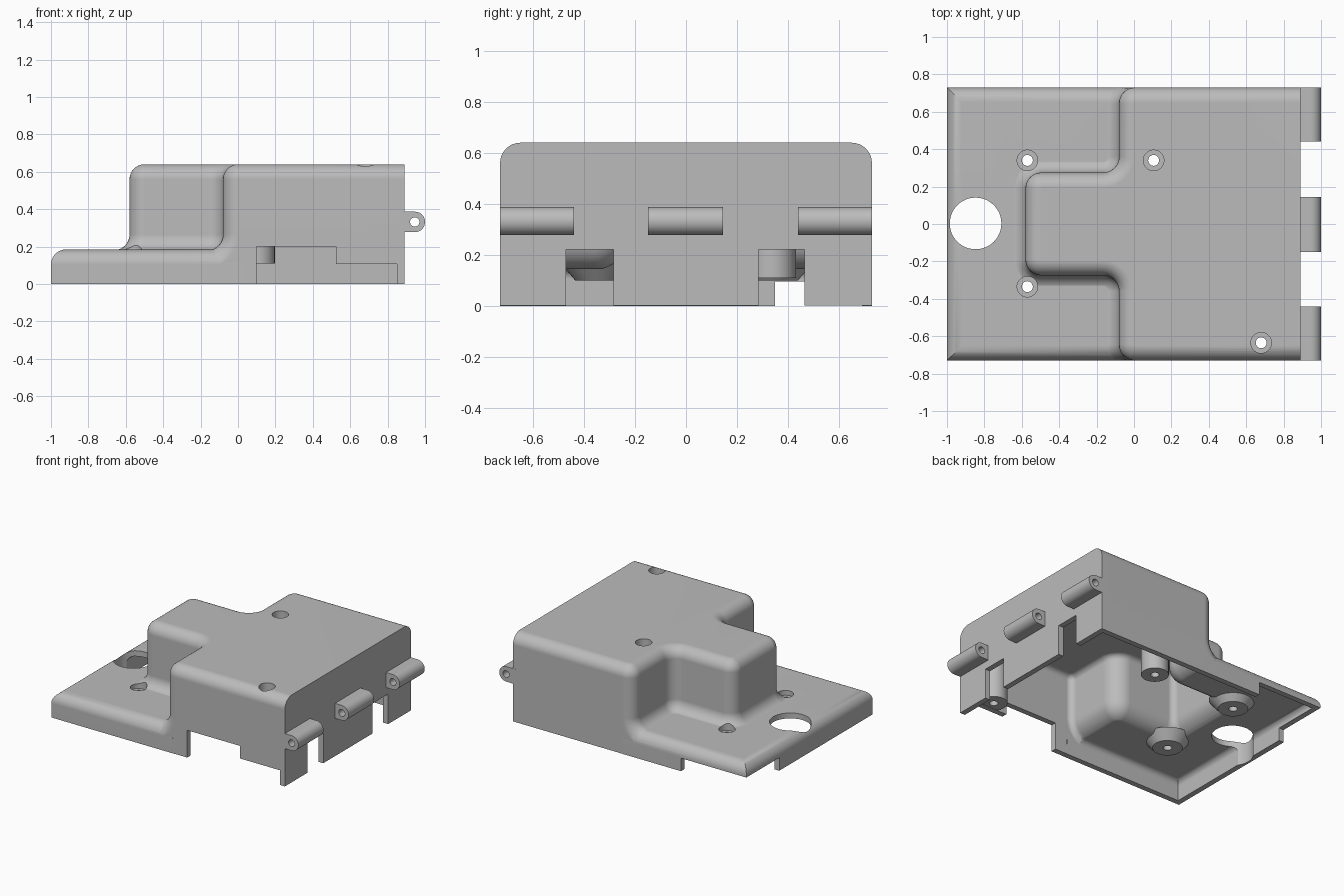
import bpy, bmesh
from math import sin, cos, pi, radians, sqrt
from mathutils import Matrix

cube = bpy.data.objects.get("Cube")
if cube:
    bpy.data.objects.remove(cube, do_unlink=True)

# Main dimensions
LEFT, RIGHT, HALF = -1.0, 0.89, 0.73
LOW, HIGH = 0.185, 0.64
FILLET, CORNER, WALL = 0.08, 0.085, 0.04
SEG = 8

grey = bpy.data.materials.new("plain_grey")
grey.diffuse_color = (0.5, 0.5, 0.5, 1)
grey.use_nodes = True
grey.node_tree.nodes["Principled BSDF"].inputs["Base Color"].default_value = (0.5, 0.5, 0.5, 1)


def finish(bm, name):
    bmesh.ops.recalc_face_normals(bm, faces=bm.faces)
    mesh = bpy.data.meshes.new(name)
    bm.to_mesh(mesh)
    bm.free()
    mesh.materials.append(grey)
    obj = bpy.data.objects.new(name, mesh)
    bpy.context.scene.collection.objects.link(obj)
    return obj


def loft(name, rings):
    """Closed solid through rings with equal point counts."""
    bm = bmesh.new()
    loops = [[bm.verts.new(p) for p in ring] for ring in rings]
    n = len(loops[0])
    for a, b in zip(loops, loops[1:]):
        for i in range(n):
            j = (i + 1) % n
            bm.faces.new((a[i], a[j], b[j], b[i]))
    bm.faces.new(loops[0][::-1])
    bm.faces.new(loops[-1])
    return finish(bm, name)


def cone(name, x, y, z0, z1, r0, r1=None):
    bm = bmesh.new()
    bmesh.ops.create_cone(bm, cap_ends=True, segments=48, radius1=r0,
                          radius2=r0 if r1 is None else r1, depth=z1 - z0,
                          matrix=Matrix.Translation((x, y, (z0 + z1) / 2)))
    return finish(bm, name)


def box(name, x0, x1, y0, y1, z0, z1):
    return loft(name, [[(x0, y0, z), (x1, y0, z), (x1, y1, z), (x0, y1, z)]
                       for z in (z0, z1)])


def combine(target, tools, operation):
    for tool in tools:
        mod = target.modifiers.new("cut", 'BOOLEAN')
        mod.operation, mod.solver, mod.object = operation, 'EXACT', tool
        bpy.context.view_layer.update()
        graph = bpy.context.evaluated_depsgraph_get()
        mesh = bpy.data.meshes.new_from_object(target.evaluated_get(graph))
        target.modifiers.clear()
        target.data = mesh


def round_top(top, t):
    """Offsets and heights of a rounded top edge."""
    r = FILLET - t
    return [(-FILLET + r * cos(a), top - FILLET + r * sin(a))
            for a in (pi / 2 * i / SEG for i in range(SEG + 1))]


def slab(name, t, bottom):
    """Low tray with three rounded, mitred top edges."""
    plan = [(0, HALF, 0, 1), (LEFT, HALF, -1, 1), (LEFT, -HALF, -1, -1), (0, -HALF, 0, -1)]
    prof = [(-t, bottom)] + round_top(LOW, t)
    return loft(name, [[(x + u * d, y + v * d, z) for x, y, u, v in plan] for d, z in prof])


def arc(cx, cy, start, side):
    """Plan corner; side 1 is convex, -1 is concave."""
    pts = []
    for i in range(SEG + 1):
        a = radians(start + side * 90 * i / SEG)
        c, s = cos(a), sin(a)
        pts.append((cx + CORNER * c, cy + CORNER * s, side * c, side * s))
    return pts


def tower(name, t, bottom):
    """High T-shaped housing, flared at its foot and rounded at its top."""
    step, nose, neck = -0.08, -0.58, 0.275
    half = [(RIGHT - t, HALF, 0, 1)]
    half += arc(step + CORNER, HALF - CORNER, 90, 1)
    half += arc(step - CORNER, neck + CORNER, 0, -1)
    half += arc(nose + CORNER, neck - CORNER, 90, 1)
    plan = half + [(x, -y, u, -v) for x, y, u, v in reversed(half)]
    prof = [(-t, bottom, 0), (-t, 0.04, 0)]
    for i in range(SEG + 1):
        a = pi / 2 * (1 - i / SEG)
        r = FILLET + t
        prof.append((FILLET - r * cos(a), LOW + FILLET - r * sin(a), sin(a)))
    prof += [(d, z, 0) for d, z in round_top(HIGH, t)]
    limit, r = HALF - t - 0.0005, FILLET - t
    rings = []
    for d, z, w in prof:
        ring = []
        for x, y, u, v in plan:
            py = max(-limit, min(limit, y + v * d))
            over = max(0, abs(py) - (HALF - FILLET))
            drop = r - sqrt(max(0, r * r - over * over))
            ring.append((x + u * d, py, z - w * (drop + 0.003)))
        rings.append(ring)
    return loft(name, rings)


# Outer form and hollow
cover = slab("cover", 0, 0)
outer_tower = tower("outer_tower", 0, 0.0005)
low_void = slab("low_void", WALL, -0.1)
high_void = tower("high_void", WALL, -0.12)
combine(cover, [outer_tower], 'UNION')

# Screw bosses stay solid inside the hollow
low_screws = [(-0.57, 0.34), (-0.57, -0.335)]
high_screws = [(0.105, 0.34), (0.68, -0.635)]
sockets = [cone("socket", x, y, 0.1, 0.17, 0.1, 0.16) for x, y in low_screws]
posts = [cone("post", x, y, 0.11, 0.9, 0.092) for x, y in high_screws]
combine(low_void, sockets, 'DIFFERENCE')
combine(high_void, sockets + posts, 'DIFFERENCE')

# Screw bores, round opening and wall notches
cutters = [low_void, high_void]
for x, y in low_screws + high_screws:
    cutters += [cone("bore", x, y, 0.15, 0.95, 0.055), cone("screw_hole", x, y, -0.2, 0.3, 0.029)]
cutters.append(cone("round_opening", -0.847, 0.003, -0.2, 0.5, 0.138))
cutters += [
    box("front_notch_tall", 0.1, 0.525, -0.8, -0.68, -0.2, 0.2),
    box("front_notch_low", 0.5, 0.85, -0.8, -0.68, -0.21, 0.108),
    box("corner_notch", -1.1, -0.47, 0.35, 0.8, -0.2, 0.095),
]
for y0, y1 in ((-0.47, -0.285), (0.285, 0.465)):
    cutters.append(box("side_notch", 0.84, 1.0, y0, y1, -0.2, 0.22))
combine(cover, cutters, 'DIFFERENCE')

# Hinge knuckles with a pin hole
knuckles = []
px, pz, pr = 0.945, 0.332, 0.055
for label, y0, y1 in (("front", -HALF, -0.44), ("middle", -0.15, 0.145), ("back", 0.44, HALF)):
    shape = [(0.87, pz - pr)]
    shape += [(px + pr * cos(a), pz + pr * sin(a))
              for a in (pi * (i / 16 - 0.5) for i in range(17))]
    shape.append((0.87, pz + pr))
    knuckle = loft(label + "_hinge_knuckle", [[(x, y, z) for x, z in shape] for y in (y0, y1)])
    pin = loft("pin_hole", [[(px + 0.025 * cos(a), y, pz + 0.025 * sin(a))
                             for a in (2 * pi * i / 24 for i in range(24))]
                            for y in (y0 - 0.1, y1 + 0.1)])
    combine(knuckle, [pin], 'DIFFERENCE')
    cutters.append(pin)
    knuckles.append(knuckle)

# Remove helpers
for obj in cutters + sockets + posts + [outer_tower]:
    bpy.data.objects.remove(obj, do_unlink=True)

# Smooth fillets, crisp edges
for obj in [cover] + knuckles:
    bpy.ops.object.select_all(action='DESELECT')
    obj.select_set(True)
    bpy.context.view_layer.objects.active = obj
    bpy.ops.object.shade_smooth_by_angle(angle=radians(30))
    weighted = obj.modifiers.new("even_shading", 'WEIGHTED_NORMAL')
    weighted.keep_sharp = True
